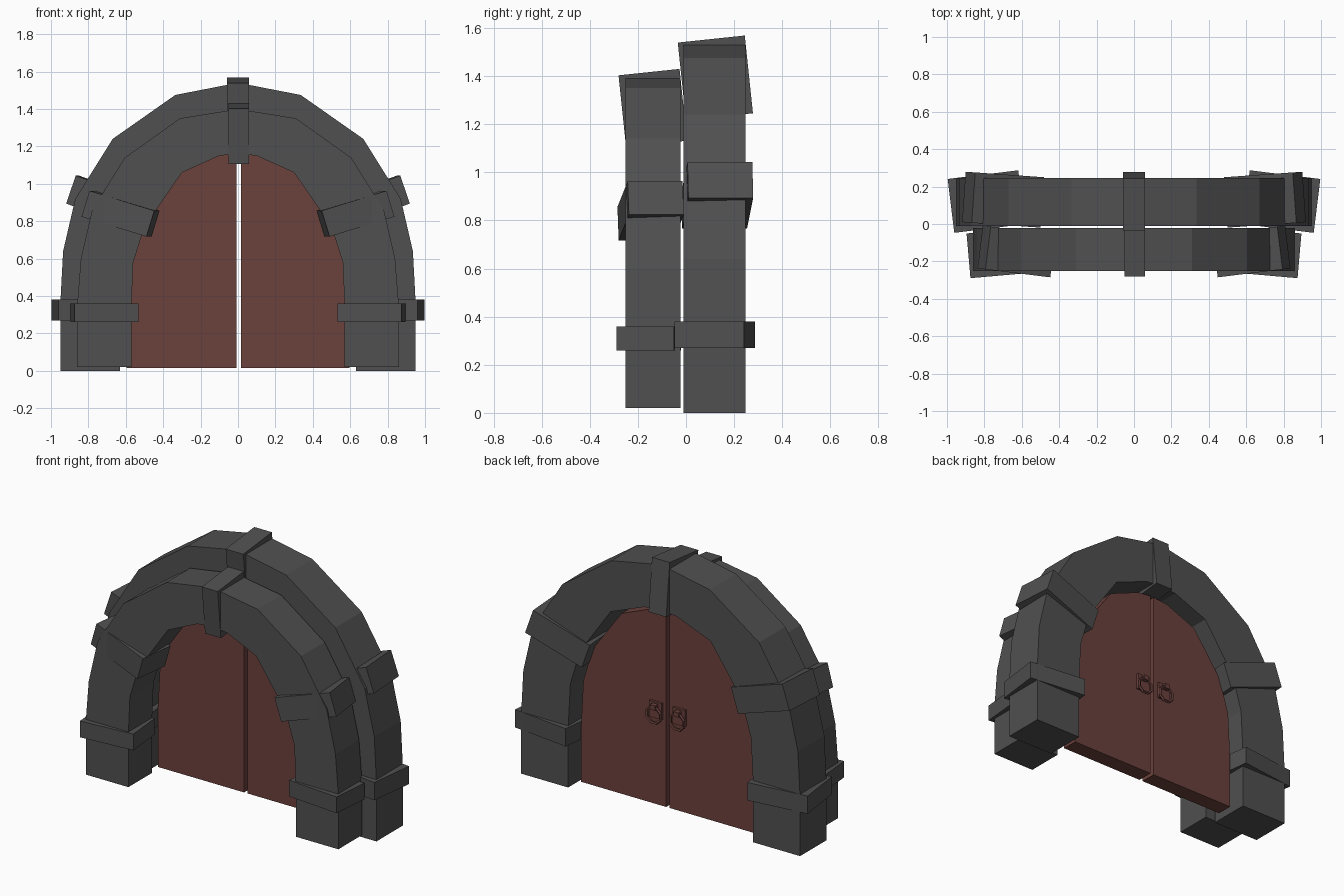
import bpy, bmesh
from math import radians, sin, cos, tau
from mathutils import Matrix, Vector, Euler

if "Cube" in bpy.data.objects:
    bpy.data.objects.remove(bpy.data.objects["Cube"])

wood = bpy.data.materials.new("red_wood")
wood.diffuse_color = (0.145, 0.053, 0.045, 1)
wood.use_nodes = True
wood.node_tree.nodes["Principled BSDF"].inputs["Base Color"].default_value = wood.diffuse_color
stone = bpy.data.materials.new("dark_stone")
stone.diffuse_color = (0.08, 0.08, 0.08, 1)
stone.use_nodes = True
stone.node_tree.nodes["Principled BSDF"].inputs["Base Color"].default_value = stone.diffuse_color


def finish(name, bm, mat):
    bmesh.ops.recalc_face_normals(bm, faces=bm.faces)
    me = bpy.data.meshes.new(name)
    bm.to_mesh(me)
    bm.free()
    me.materials.append(mat)
    ob = bpy.data.objects.new(name, me)
    bpy.context.collection.objects.link(ob)
    return ob


def box(name, loc, size, rot=(0, 0, 0), mat=stone):
    bm = bmesh.new()
    m = (Matrix.Translation(loc) @ Euler([radians(a) for a in rot]).to_matrix().to_4x4()
         @ Matrix.Diagonal((*size, 1)))
    bmesh.ops.create_cube(bm, size=1, matrix=m)
    return finish(name, bm, mat)


def arch(name, inner, outer, y0, y1):
    # sweep a rectangular section along the paired half profiles, mirrored
    pairs = list(zip(inner, outer))
    pairs = pairs + [((-a[0], a[1]), (-b[0], b[1])) for a, b in reversed(pairs[:-1])]
    bm = bmesh.new()
    rings = []
    for (ix, iz), (ox, oz) in pairs:
        rings.append([bm.verts.new(p) for p in
                      ((ix, y0, iz), (ox, y0, oz), (ox, y1, oz), (ix, y1, iz))])
    for r, s in zip(rings, rings[1:]):
        for i in range(4):
            j = (i + 1) % 4
            bm.faces.new((r[i], r[j], s[j], s[i]))
    bm.faces.new(rings[0])
    bm.faces.new(rings[-1])
    return finish(name, bm, stone)


def door(name, pts, y0, y1):
    bm = bmesh.new()
    f = bm.faces.new([bm.verts.new((x, y0, z)) for x, z in pts])
    g = bmesh.ops.extrude_face_region(bm, geom=[f])
    bmesh.ops.translate(bm, vec=(0, y1 - y0, 0),
                        verts=[v for v in g["geom"] if isinstance(v, bmesh.types.BMVert)])
    return finish(name, bm, wood)


def ring(name, centre, radius, thick, n=8, m=5):
    bm = bmesh.new()
    vs = []
    for i in range(n):
        a = tau * (i + 0.5) / n
        vs.append([bm.verts.new(Vector(centre) + Vector((
            cos(a) * (radius + thick * cos(tau * k / m)), thick * sin(tau * k / m),
            sin(a) * (radius + thick * cos(tau * k / m))))) for k in range(m)])
    for i in range(n):
        for k in range(m):
            p, q, l = vs[i], vs[(i + 1) % n], (k + 1) % m
            bm.faces.new((p[k], p[l], q[l], q[k]))
    return finish(name, bm, wood)


# Stone arches
back_in = [(.63, 0), (.63, .36), (.615, .64), (.55, .86), (.34, 1.16), (.11, 1.25)]
back_out = [(.95, 0), (.95, .36), (.935, .64), (.87, .92), (.67, 1.24), (.335, 1.475)]
front_in = [(.57, .02), (.57, .35), (.56, .58), (.5, .77), (.3, 1.06), (.1, 1.15)]
front_out = [(.86, .02), (.86, .35), (.84, .6), (.78, .86), (.605, 1.14), (.31, 1.35)]
arch("back_arch", back_in + [(0, 1.26)], back_out + [(0, 1.54)], -.01, .247)
arch("front_arch", front_in + [(0, 1.16)], front_out + [(0, 1.40)], -.252, -.022)

# Tilted keystones
box("back_keystone", (0, .122, 1.392), (.12, .28, .325), (6, 0, 0))
box("front_keystone", (.004, -.138, 1.267), (.108, .255, .30), (6, 0, 0))

# Door half profile, slightly smaller than the back opening
door_edge = [(.595, .36), (.58, .64), (.52, .85), (.32, 1.125), (.11, 1.21)]

for s, side in ((1, "right"), (-1, "left")):
    # Stone bands around the columns
    box("back_lower_band_" + side, (s * .79, .12, .325), (.38, .29, .11), (0, 0, -7 * s))
    box("front_lower_band_" + side, (s * .713, -.155, .31), (.345, .24, .1), (0, 0, -5 * s))
    box("back_upper_band_" + side, (s * .70, .13, .905), (.39, .27, .158), (0, -19 * s, 4 * s))
    box("front_upper_band_" + side, (s * .628, -.147, .84), (.365, .23, .145), (0, -17 * s, 7 * s))
    # Door leaf
    pts = [(s * .012 + .004, .015), (s * .595, .015)]
    pts += [(s * x, z) for x, z in door_edge] + [(s * .012 + .004, 1.22)]
    door("door_" + side, pts, .07, .17)
    # Handle plate, knob and pull ring on the back of the door
    box("handle_plate_" + side, (s * .08, .175, .6), (.085, .02, .1), mat=wood)
    box("handle_knob_" + side, (s * .08, .192, .625), (.035, .04, .03), mat=wood)
    ring("handle_ring_" + side, (s * .08, .2, .575), .05, .009)
